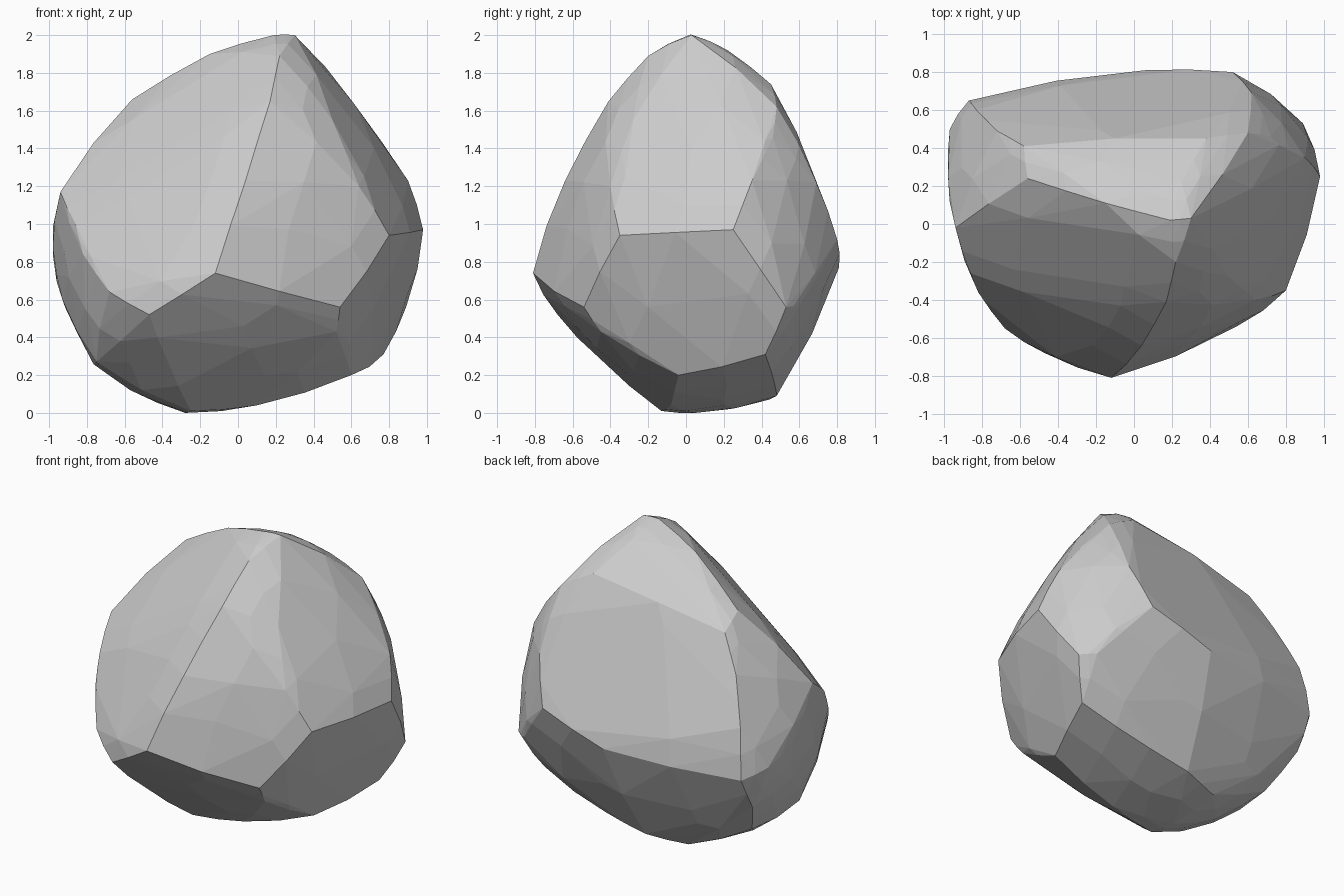
import bpy, bmesh

# Corner points of the boulder, grouped by region
crown = [(0.19, 0.02, 2.0), (0.3, 0.03, 2.0), (-0.15, 0.11, 1.9), (-0.56, 0.24, 1.66),
         (0.25, 0.22, 1.92), (0.38, 0.45, 1.74), (-0.58, 0.41, 1.58), (0.22, -0.2, 1.89),
         (0.6, 0.48, 1.62)]
front = [(0.17, -0.41, 1.65), (0.04, -0.64, 1.23), (-0.12, -0.81, 0.74), (-0.3, -0.43, 1.27),
         (-0.82, -0.36, 0.84), (-0.68, -0.55, 0.64), (-0.47, -0.68, 0.52), (-0.86, -0.26, 1.0),
         (0.54, -0.54, 0.56), (-0.38, -0.46, 0.29), (0.52, -0.45, 0.43)]
right = [(0.8, -0.35, 0.94), (0.98, 0.25, 0.97), (0.64, -0.4, 1.2), (0.5, -0.28, 1.55),
         (0.9, 0.35, 1.23), (0.72, 0.46, 1.46), (0.89, 0.53, 0.56), (0.77, 0.42, 0.31)]
back = [(0.52, 0.8, 0.92), (0.06, 0.81, 0.77), (0.62, 0.69, 1.22), (0.8, 0.6, 0.57),
        (-0.87, 0.65, 0.74), (-0.83, 0.6, 1.07)]
left = [(-0.94, -0.02, 1.17), (-0.98, 0.26, 0.87), (-0.97, 0.5, 0.8), (-0.72, 0.49, 1.36),
        (-0.93, 0.2, 0.6), (-0.87, 0.53, 0.52), (-0.75, 0.36, 0.27), (-0.75, -0.15, 0.27)]
base = [(-0.25, -0.13, 0.01), (-0.28, 0.05, 0.0), (0.1, -0.08, 0.04), (0.6, -0.04, 0.2),
        (-0.03, 0.48, 0.09), (0.27, 0.47, 0.15), (-0.3, 0.4, 0.06), (-0.57, 0.1, 0.12)]


def skin(points):
    """Wrap points in a faceted convex shell."""
    bm = bmesh.new()
    for p in points:
        bm.verts.new(p)
    bmesh.ops.convex_hull(bm, input=bm.verts)
    loose = [v for v in bm.verts if not v.link_faces]
    bmesh.ops.delete(bm, geom=loose, context='VERTS')
    bmesh.ops.recalc_face_normals(bm, faces=bm.faces)
    bm.normal_update()
    return bm


# Coarse shell, then a slight outward swell at each edge middle
coarse = skin(crown + front + right + back + left + base)
points = [v.co.copy() for v in coarse.verts]
for e in coarse.edges:
    a, b = e.verts
    lift = (b.normal - a.normal).dot(b.co - a.co) * 0.06
    normal = (e.link_faces[0].normal + e.link_faces[1].normal).normalized()
    mid = (a.co + b.co) / 2 + normal * max(0, min(lift, 0.025))
    mid.z = max(mid.z, 0)
    points.append(mid)
coarse.free()

# Final shell with nearly flat triangles merged into broad facets
bm = skin(points)
bmesh.ops.dissolve_limit(bm, angle_limit=0.04, verts=bm.verts, edges=bm.edges)
mesh = bpy.data.meshes.new("boulder")
bm.to_mesh(mesh)
bm.free()
boulder = bpy.data.objects.new("boulder", mesh)
bpy.context.collection.objects.link(boulder)
